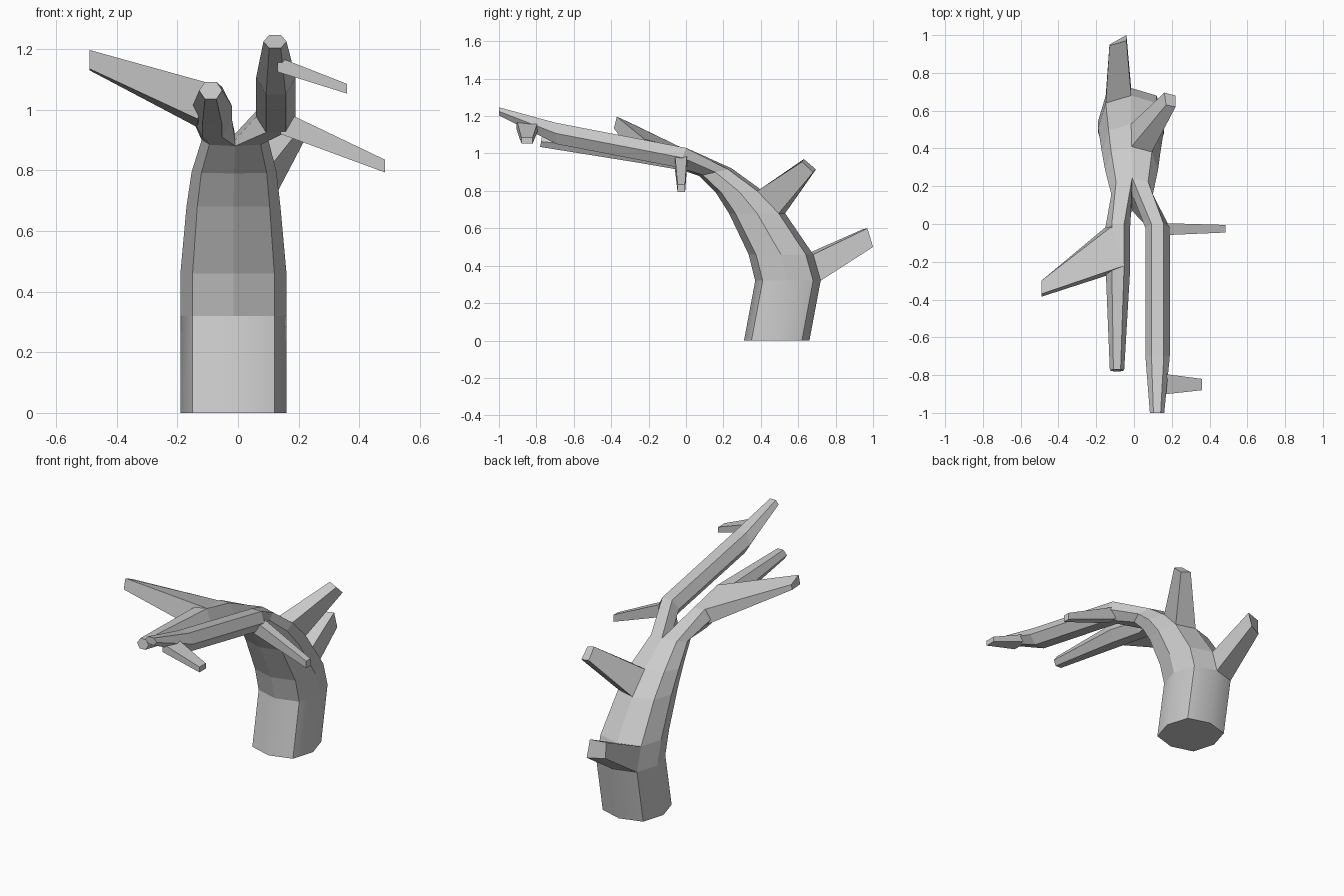
import bpy, bmesh, math
from mathutils import Vector as V

if "Cube" in bpy.data.objects:
    bpy.data.objects.remove(bpy.data.objects["Cube"])


def loft(name, rings, caps=(True, True)):
    """Skin a list of equal-length point rings."""
    bm = bmesh.new()
    vs = [[bm.verts.new(p) for p in r] for r in rings]
    n = len(vs[0])
    for a, b in zip(vs, vs[1:]):
        for i in range(n):
            j = (i + 1) % n
            bm.faces.new((a[i], a[j], b[j], b[i]))
    for ring, cap in zip((vs[0], vs[-1]), caps):
        if cap:
            bm.faces.new(ring)
    bmesh.ops.recalc_face_normals(bm, faces=bm.faces)
    me = bpy.data.meshes.new(name)
    bm.to_mesh(me)
    bm.free()
    ob = bpy.data.objects.new(name, me)
    bpy.context.collection.objects.link(ob)
    return ob


K = 0.77
OCT = [(0, -1), (K, -K), (1, 0), (K, K), (0, 1), (-K, K), (-1, 0), (-K, -K)]


def octagon(cx, hw, front, back):
    f, b = V((cx, *front)), V((cx, *back))
    return [(f + b) / 2 + V((u * hw, 0, 0)) + (b - f) / 2 * v for u, v in OCT]


def hexagon(s, cx, hw, bottom, top):
    mid = [(a + b) / 2 for a, b in zip(bottom, top)]
    spots = [(-.5, bottom), (.5, bottom), (1, mid), (.5, top), (-.5, top), (-1, mid)]
    return [V((cx + s * u * hw, *p)) for u, p in spots]


# bent trunk: centre x, half width, front (y, z), back (y, z)
trunk = [octagon(*r) for r in [
    (-.015, .175, (.31, 0), (.66, 0)),
    (-.015, .175, (.37, .32), (.72, .32)),
    (-.015, .175, (.335, .46), (.68, .46)),
    (-.015, .155, (.23, .68), (.53, .68)),
    (-.013, .14, (.16, .79), (.41, .80)),
    (-.01, .11, (.07, .88), (.245, .92))]]
base = loft("trunk_base", trunk[:2], (True, False))
loft("trunk_bend", trunk[1:], (False, False))
bpy.context.view_layer.objects.active = base
base.select_set(True)
bpy.ops.object.shade_smooth_by_angle(angle=math.radians(38))

# fork: each branch grows from half of the last trunk ring
end = trunk[-1]
centre = (end[0] + end[4]) / 2
right_root = [end[i] for i in (0, 1, 2, 3, 4)] + [centre]
left_root = [end[i] for i in (0, 7, 6, 5, 4)] + [centre]
loft("right_branch", [right_root,
     hexagon(1, .125, .065, (-.04, .925), (0, 1.03)),
     hexagon(1, .125, .065, (-.69, 1.05), (-.70, 1.165)),
     hexagon(1, .122, .038, (-1, 1.203), (-1, 1.247))], (False, True))
loft("left_branch", [left_root,
     hexagon(-1, -.085, .065, (-.02, .91), (0, 1.025)),
     hexagon(-1, -.085, .065, (-.25, .95), (-.22, 1.075)),
     hexagon(-1, -.09, .038, (-.78, 1.035), (-.77, 1.092))], (False, True))

# stubs extruded from the back of the trunk
r1, r2, r3, r4 = trunk[1:5]
loft("lower_back_stub", [[r1[5], r1[4], r2[4], r2[5]],
     [(-.13, .95, .50), (-.04, 1.0, .50), (-.04, .97, .60), (-.13, .945, .595)]])
loft("upper_back_stub", [[r3[4], r3[3], r4[3], r4[4]],
     [(.16, .695, .915), (.22, .68, .90), (.22, .62, .955), (.17, .63, .97)]])

# wide side limb on the left branch
loft("left_limb", [
     [(-.13, 0, .94), (-.10, 0, 1.02), (-.05, -.22, 1.075), (-.135, -.27, .97)],
     [(-.49, -.31, 1.13), (-.49, -.30, 1.165), (-.49, -.37, 1.197), (-.49, -.385, 1.135)]])


# flat twigs on the right branch, given as (x, y0, y1, z0, z1) slices
def slab(x, y0, y1, z0, z1):
    return [(x, y0, z0), (x, y1, z0), (x, y1, z1), (x, y0, z1)]


loft("inner_twig", [slab(.14, -.06, .005, .92, 1.0), slab(.485, -.045, -.005, .793, .835)])
loft("outer_twig", [slab(.13, -.905, -.79, 1.125, 1.175), slab(.36, -.88, -.82, 1.053, 1.085)])
